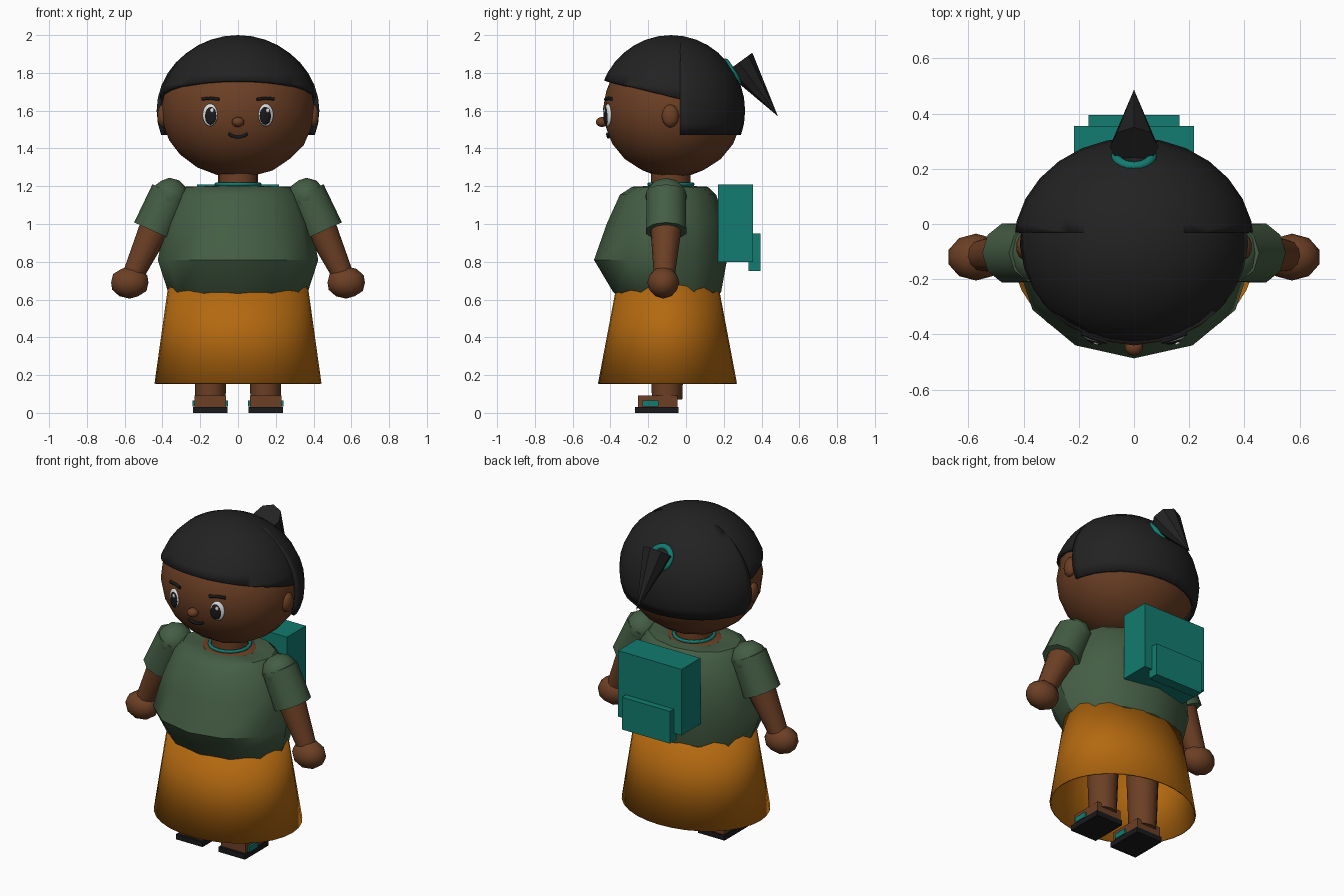
import bpy, bmesh, math
from mathutils import Vector, Matrix

cube = bpy.data.objects.get("Cube")
if cube:
    bpy.data.objects.remove(cube, do_unlink=True)


def material(name, r, g, b):
    m = bpy.data.materials.new(name)
    m.use_nodes = True
    m.diffuse_color = (r, g, b, 1)
    bsdf = next(n for n in m.node_tree.nodes if n.type == 'BSDF_PRINCIPLED')
    bsdf.inputs["Base Color"].default_value = (r, g, b, 1)
    bsdf.inputs["Roughness"].default_value = 0.8
    return m


SKIN = material("brown skin", 0.15, 0.05, 0.018)
HAIR = material("black hair", 0.016, 0.016, 0.016)
SHIRT = material("sage green", 0.058, 0.11, 0.058)
SKIRT = material("orange cloth", 0.45, 0.14, 0.005)
TEAL = material("teal", 0.006, 0.2, 0.16)
WHITE = material("eye white", 0.75, 0.75, 0.75)
DARK = material("dark", 0.01, 0.01, 0.012)


def finish(name, bm, mat, smooth=35):
    bmesh.ops.recalc_face_normals(bm, faces=bm.faces)
    me = bpy.data.meshes.new(name)
    bm.to_mesh(me)
    bm.free()
    me.materials.append(mat)
    ob = bpy.data.objects.new(name, me)
    bpy.context.collection.objects.link(ob)
    if smooth:
        bpy.ops.object.select_all(action='DESELECT')
        ob.select_set(True)
        bpy.context.view_layer.objects.active = ob
        bpy.ops.object.shade_smooth_by_angle(angle=math.radians(smooth))
    return ob


def ball(name, loc, size, mat, sub=3, rot=None, smooth=50):
    bm = bmesh.new()
    m = Matrix.Translation(loc) @ (rot or Matrix()) @ Matrix.Diagonal((*size, 1))
    bmesh.ops.create_icosphere(bm, subdivisions=sub, radius=1, matrix=m)
    return finish(name, bm, mat, smooth)


def box(name, lo, hi, mat):
    bm = bmesh.new()
    lo, hi = Vector(lo), Vector(hi)
    m = Matrix.Translation((lo + hi) / 2) @ Matrix.Diagonal((*(hi - lo), 1))
    bmesh.ops.create_cube(bm, size=1, matrix=m)
    return finish(name, bm, mat, 0)


def tube(name, a, b, ra, rb, mat, segs=12, smooth=50):
    bm = bmesh.new()
    a, b = Vector(a), Vector(b)
    m = Matrix.Translation((a + b) / 2) @ (b - a).to_track_quat('Z', 'Y').to_matrix().to_4x4()
    bmesh.ops.create_cone(bm, cap_ends=True, segments=segs, radius1=ra, radius2=rb,
                          depth=(b - a).length, matrix=m)
    return finish(name, bm, mat, smooth)


def loft(name, rings, segs, mat, smooth=35):
    # each ring is height, half width, half depth, centre depth
    bm = bmesh.new()
    loops = []
    for z, rx, ry, cy in rings:
        angles = [math.tau * i / segs - math.pi / 2 for i in range(segs)]
        loops.append([bm.verts.new((rx * math.cos(t), cy + ry * math.sin(t), z)) for t in angles])
    for p, q in zip(loops, loops[1:]):
        for i in range(segs):
            j = (i + 1) % segs
            bm.faces.new((p[i], p[j], q[j], q[i]))
    return finish(name, bm, mat, smooth)


def torus(name, loc, axis, major, minor, mat):
    bpy.ops.mesh.primitive_torus_add(location=loc, major_radius=major, minor_radius=minor,
                                     major_segments=20, minor_segments=8,
                                     rotation=Vector(axis).to_track_quat('Z', 'Y').to_euler())
    ob = bpy.context.object
    ob.name = name
    ob.data.materials.append(mat)
    bpy.ops.object.shade_smooth()


def hair_shell(name, loc, size, cuts):
    # ellipsoid trimmed by planes, keeping the side each normal points to
    bm = bmesh.new()
    m = Matrix.Translation(loc) @ Matrix.Diagonal((*size, 1))
    bmesh.ops.create_uvsphere(bm, u_segments=28, v_segments=18, radius=1, matrix=m)
    for co, no in cuts:
        geom = bm.verts[:] + bm.edges[:] + bm.faces[:]
        bmesh.ops.bisect_plane(bm, geom=geom, plane_co=co, plane_no=no, clear_inner=True)
    ob = finish(name, bm, HAIR, 50)
    mod = ob.modifiers.new("thickness", 'SOLIDIFY')
    mod.thickness = 0.02
    mod.offset = -1


# Head and hair
HC, HR = Vector((0, -0.07, 1.605)), Vector((0.408, 0.37, 0.36))
ball("head", HC, HR, SKIN)
hair_shell("fringe_hair", (0, -0.079, 1.6), (0.422, 0.389, 0.4),
           [((0, -0.43, 1.76), (0, 0.23, 0.97))])
hair_shell("back_hair", (0, -0.079, 1.6), (0.437, 0.392, 0.397),
           [((0, -0.03, 0), (0, 1, 0)), ((0, 0, 1.47), (0, 0, 1))])
tube("ponytail", (0, 0.28, 1.855), (0, 0.487, 1.57), 0.088, 0.0, HAIR, 8, 30)
torus("hair_tie", (0, 0.245, 1.805), (0, 0.83, 0.55), 0.065, 0.018, TEAL)


def face_y(x, z):
    return HC.y - HR.y * math.sqrt(1 - (x / HR.x) ** 2 - ((z - HC.z) / HR.z) ** 2)


def stroke(name, pts, radius):
    cu = bpy.data.curves.new(name, 'CURVE')
    cu.dimensions = '3D'
    cu.bevel_depth = radius
    cu.bevel_resolution = 1
    cu.use_fill_caps = True
    sp = cu.splines.new('POLY')
    sp.points.add(len(pts) - 1)
    for p, (x, z) in zip(sp.points, pts):
        p.co = (x, face_y(x, z) - 0.002, z, 1)
    cu.materials.append(DARK)
    ob = bpy.data.objects.new(name, cu)
    bpy.context.collection.objects.link(ob)
    bpy.ops.object.select_all(action='DESELECT')
    ob.select_set(True)
    bpy.context.view_layer.objects.active = ob
    bpy.ops.object.convert(target='MESH')


# Face
ball("nose", (0, -0.444, 1.54), (0.034, 0.034, 0.027), SKIN, 2)
stroke("mouth", [(x / 100, 1.46 + 7 * (x / 100) ** 2) for x in range(-5, 6)], 0.009)

for s, side in ((1, "left"), (-1, "right")):
    # Eye, brow and ear
    ex, ez = 0.148 * s, 1.577
    yaw = Matrix.Rotation(s * 0.35, 4, 'Z')
    y = face_y(ex, ez)
    ball(side + "_eye_white", (ex, y, ez), (0.042, 0.014, 0.06), WHITE, 3, yaw)
    ball(side + "_pupil", (ex - 0.003 * s, y - 0.009, ez - 0.004), (0.032, 0.011, 0.048), DARK, 3, yaw)
    ball(side + "_eye_glint", (ex + 0.01, y - 0.019, ez + 0.024), (0.011, 0.005, 0.013), WHITE, 2, yaw)
    stroke(side + "_brow", [(s * 0.1, 1.66), (s * 0.145, 1.666), (s * 0.19, 1.662)], 0.009)
    ball(side + "_ear", (s * 0.4, -0.083, 1.572), (0.028, 0.046, 0.062), SKIN, 2)

    # Arm
    ay = -0.105
    ball(side + "_shoulder", (s * 0.362, ay, 1.145), (0.1, 0.112, 0.1), SHIRT, 2)
    tube(side + "_sleeve", (s * 0.355, ay, 1.165), (s * 0.448, ay, 0.962), 0.108, 0.112, SHIRT, 10)
    tube(side + "_arm", (s * 0.43, ay, 1.0), (s * 0.56, ay - 0.01, 0.72), 0.085, 0.055, SKIN)
    ball(side + "_hand", (s * 0.573, -0.12, 0.69), (0.104, 0.085, 0.085), SKIN, 2)

    # Leg and sandal
    lx = s * 0.146
    tube(side + "_leg", (lx, -0.1, 0.07), (lx, -0.1, 0.62), 0.08, 0.1, SKIN)
    box(side + "_foot", (lx - 0.083, -0.255, 0.028), (lx + 0.083, -0.045, 0.093), SKIN)
    box(side + "_sole", (lx - 0.091, -0.27, 0), (lx + 0.091, -0.04, 0.032), DARK)
    box(side + "_sandal_strap", (lx - 0.094, -0.23, 0.034), (lx + 0.094, -0.145, 0.066), TEAL)

# Neck
tube("neck", (0, -0.08, 1.12), (0, -0.08, 1.3), 0.105, 0.105, SKIN, 16)
ball("neckline", (0, -0.085, 1.18), (0.2, 0.17, 0.028), SKIN)
torus("necklace", (0, -0.08, 1.21), (0, 0, 1), 0.115, 0.01, TEAL)

# Clothes
loft("shirt", [(0.6, 0.32, 0.24, -0.1), (0.64, 0.37, 0.286, -0.1), (0.81, 0.425, 0.352, -0.135),
               (1.0, 0.385, 0.315, -0.105), (1.155, 0.325, 0.255, -0.095),
               (1.197, 0.285, 0.2, -0.085), (1.2, 0.17, 0.14, -0.085), (1.17, 0.12, 0.1, -0.085)],
     12, SHIRT)
skirt = loft("skirt", [(0.155, 0.442, 0.368, -0.098), (0.7, 0.366, 0.265, -0.098)], 32, SKIRT)
skirt.modifiers.new("thickness", 'SOLIDIFY').thickness = 0.008

# Backpack
box("backpack", (-0.218, 0.17, 0.8), (0.218, 0.355, 1.21), TEAL)
box("backpack_pocket", (-0.165, 0.33, 0.75), (0.165, 0.395, 0.95), TEAL)
